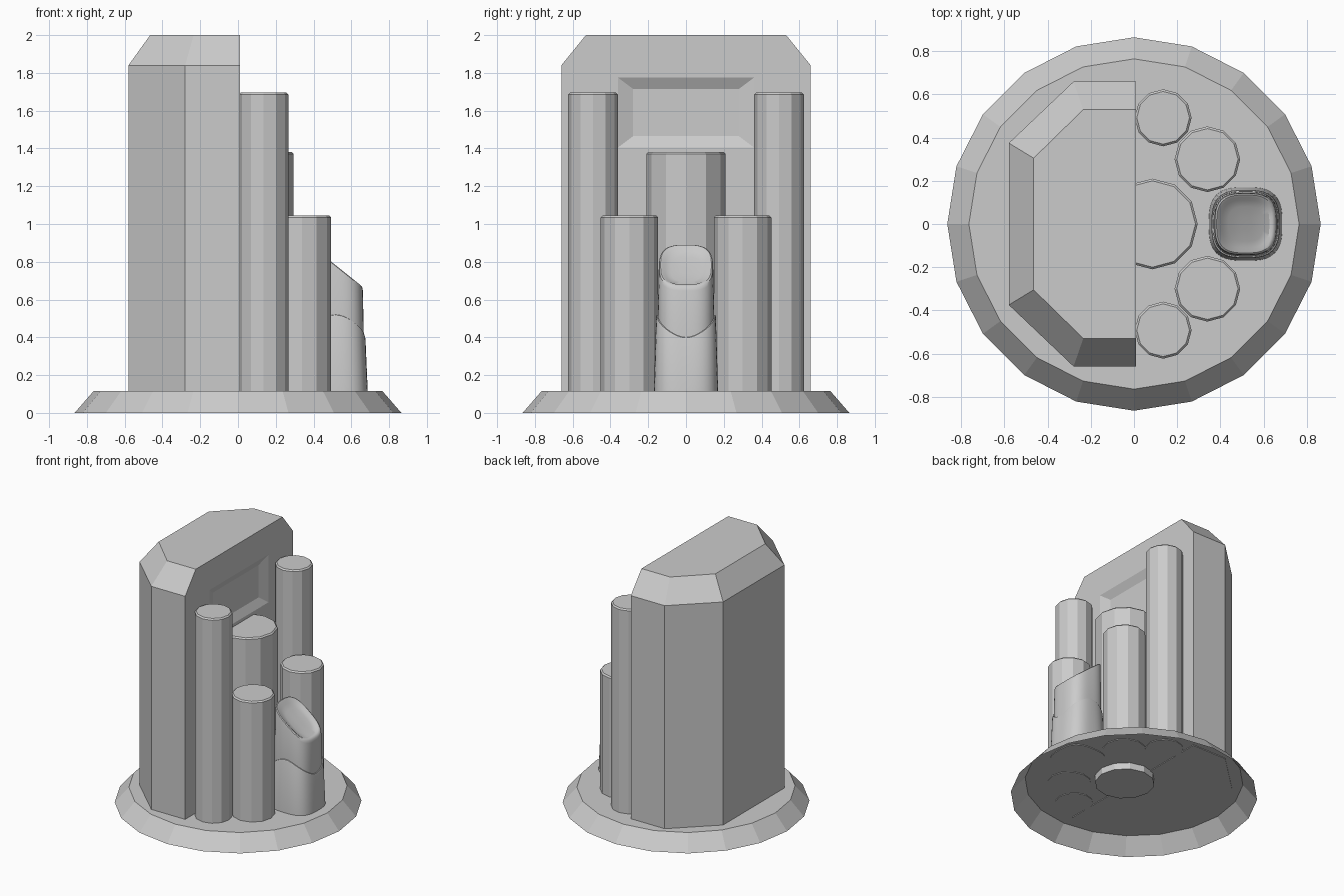
import bpy, bmesh
from math import sin, cos, pi

if "Cube" in bpy.data.objects:
    bpy.data.objects.remove(bpy.data.objects["Cube"])


def loft(name, rings, bottom=True, top=True):
    """Skin a stack of equal-length point rings, optionally capping the ends."""
    bm = bmesh.new()
    vs = [[bm.verts.new(p) for p in r] for r in rings]
    n = len(rings[0])
    for a, b in zip(vs, vs[1:]):
        for i in range(n):
            j = (i + 1) % n
            bm.faces.new((a[i], a[j], b[j], b[i]))
    if bottom:
        bm.faces.new(vs[0][::-1])
    if top:
        bm.faces.new(vs[-1])
    if bottom and top:
        bmesh.ops.recalc_face_normals(bm, faces=bm.faces)
    me = bpy.data.meshes.new(name)
    bm.to_mesh(me)
    bm.free()
    ob = bpy.data.objects.new(name, me)
    bpy.context.collection.objects.link(ob)
    return ob


def circle(x, y, z, r, n):
    return [(x + r * cos(2 * pi * i / n), y + r * sin(2 * pi * i / n), z) for i in range(n)]


# Stand: hollow underneath, bevelled rim
loft("stand", [circle(0, 0, 0, 0.865, 20), circle(0, 0, 0.115, 0.765, 20)], bottom=False)


# Back block: half octagon with chamfered top
def half_oct(z, x0, x1, y0, y1):
    half = [(0.01, y1), (x1, y1), (x0, y0)]
    return [(x, y, z) for x, y in half] + [(x, -y, z) for x, y in half[::-1]]


block = loft("back_block", [half_oct(0.11, -0.58, -0.28, 0.375, 0.66),
                            half_oct(1.84, -0.58, -0.28, 0.375, 0.66),
                            half_oct(2.0, -0.465, -0.235, 0.305, 0.53)])


# Shallow sloped panel sunk into the block's flat face
def panel(x, hy, hz):
    return [(x, sy * hy, 1.59 + sz * hz) for sy, sz in ((-1, -1), (1, -1), (1, 1), (-1, 1))]


cutter = loft("panel_cutter", [panel(-0.02, 0.28, 0.125), panel(0.04, 0.44, 0.245)])
cutter.hide_render = True
cutter.hide_viewport = False
cutter.display_type = 'WIRE'
cut = block.modifiers.new("panel", 'BOOLEAN')
cut.operation = 'DIFFERENCE'
cut.solver = 'EXACT'
cut.object = cutter


# Columns with a tiny edge chamfer
def column(name, x, y, r, top, n=12, base=0.11):
    b = 0.01
    loft(name, [circle(x, y, base, r, n), circle(x, y, top - b, r, n), circle(x, y, top, r - b, n)])


column("centre_column", 0.085, 0, 0.21, 1.38, base=0.065)
for side, s in (("front", -1), ("back", 1)):
    column(side + "_tall_column", 0.135, s * 0.492, 0.132, 1.695)
    column(side + "_short_column", 0.34, s * 0.30, 0.152, 1.045)


# Slanted peg: rounded-square section, wavy collar, dished sloping top
N = 48
CX = 0.517


def section(s, zf):
    pts = []
    for i in range(N):
        a = 2 * pi * i / N
        c, d = cos(a), sin(a)
        k = s / (abs(c) ** 3 + abs(d) ** 3) ** (1 / 3)
        x, y = CX + k * c, k * d
        pts.append((x, y, zf(a, x)))
    return pts


def wave(dz):
    return lambda a, x: 0.46 + dz - 0.06 * cos(2 * a)


def slope(dz):
    return lambda a, x: 0.782 + dz - 0.8 * (x - CX)


peg = loft("slanted_peg", [
    section(0.17, lambda a, x: 0.11),
    section(0.158, wave(-0.012)),
    section(0.155, wave(-0.002)),
    section(0.150, wave(0)),
    section(0.149, wave(-0.01)),
    section(0.149, wave(0.012)),
    section(0.144, slope(-0.02)),
    section(0.141, slope(-0.005)),
    section(0.134, slope(0)),
    section(0.124, slope(-0.003)),
    section(0.110, slope(-0.015)),
    section(0.080, slope(-0.022)),
    section(0.030, slope(-0.024))])
bpy.ops.object.select_all(action='DESELECT')
peg.select_set(True)
bpy.context.view_layer.objects.active = peg
bpy.ops.object.shade_smooth_by_angle(angle=pi / 6)
